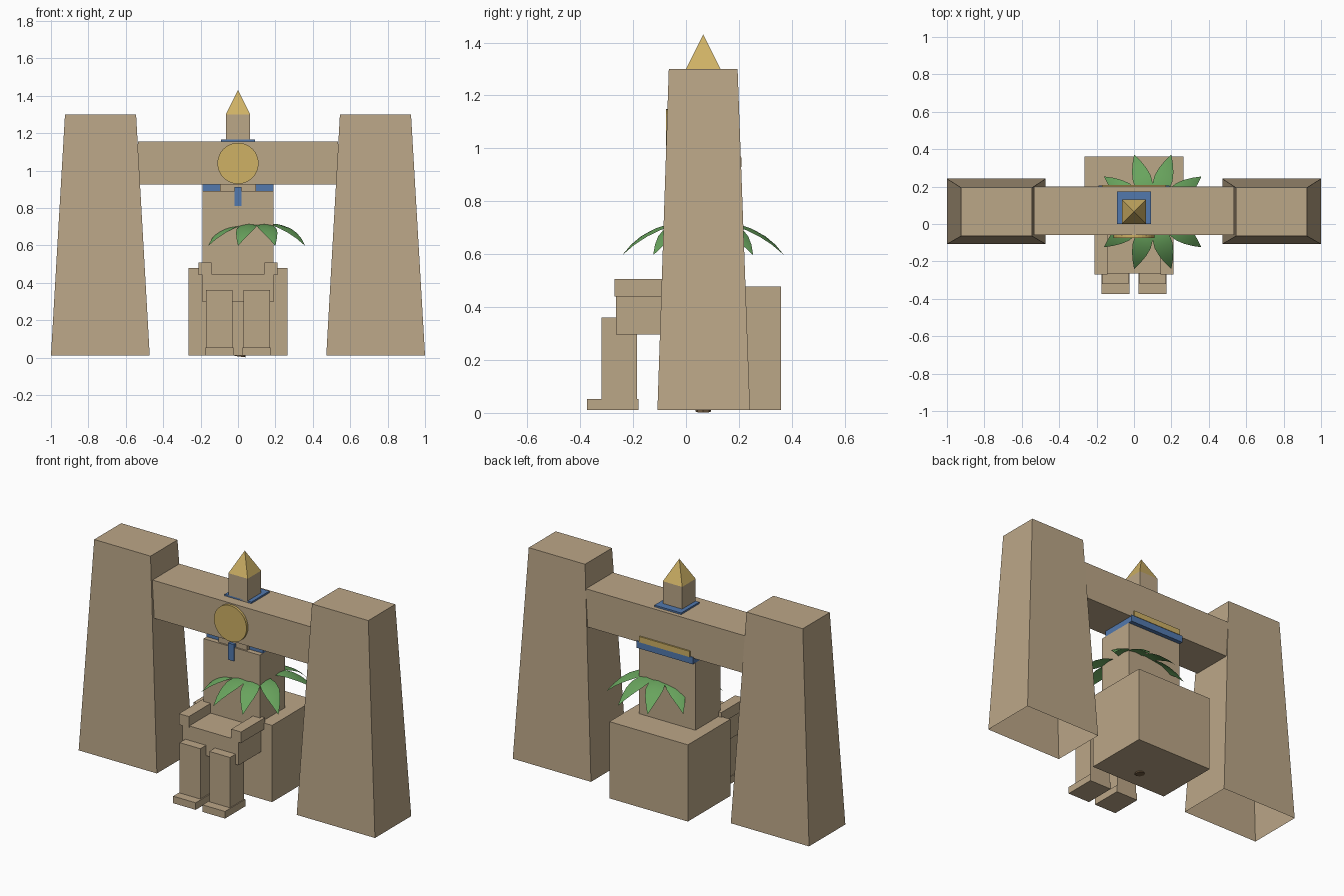
import bpy, bmesh, math
from mathutils import Vector

if "Cube" in bpy.data.objects:
    bpy.data.objects.remove(bpy.data.objects["Cube"])


def material(name, rgb):
    m = bpy.data.materials.new(name)
    m.diffuse_color = (*rgb, 1)
    m.use_nodes = True
    m.node_tree.nodes["Principled BSDF"].inputs["Base Color"].default_value = m.diffuse_color
    return m


STONE = material("sandstone", (0.50, 0.385, 0.245))
GOLD = material("gold", (0.62, 0.44, 0.13))
BLUE = material("lapis_blue", (0.085, 0.19, 0.42))
GREEN = material("palm_green", (0.14, 0.37, 0.11))
BROWN = material("trunk_brown", (0.16, 0.10, 0.05))


def make(name, bm, mat):
    bmesh.ops.recalc_face_normals(bm, faces=bm.faces)
    me = bpy.data.meshes.new(name)
    bm.to_mesh(me)
    bm.free()
    me.materials.append(mat)
    ob = bpy.data.objects.new(name, me)
    bpy.context.collection.objects.link(ob)
    return ob


def frustum(name, low, high, z0, z1, mat, floor=True):
    """Box between two rectangles (x0, x1, y0, y1)."""
    bm = bmesh.new()
    rings = []
    for (x0, x1, y0, y1), z in ((low, z0), (high, z1)):
        rings.append([bm.verts.new((x, y, z)) for x, y in
                      ((x0, y0), (x1, y0), (x1, y1), (x0, y1))])
    a, b = rings
    for i in range(4):
        j = (i + 1) % 4
        bm.faces.new((a[i], a[j], b[j], b[i]))
    bm.faces.new(b)
    if floor:
        bm.faces.new(a[::-1])
    return make(name, bm, mat)


def box(name, x0, x1, y0, y1, z0, z1, mat):
    r = (x0, x1, y0, y1)
    return frustum(name, r, r, z0, z1, mat)


# Gateway: two tapered towers, open underneath, and the lintel
for side, s in (("left", -1), ("right", 1)):
    low = (*sorted((s * 0.472, s * 1.0)), -0.108, 0.242)
    high = (*sorted((s * 0.545, s * 0.925)), -0.065, 0.195)
    frustum(side + "_pylon", low, high, 0.01, 1.30, STONE, floor=False)
box("lintel", -0.535, 0.535, -0.06, 0.20, 0.925, 1.155, STONE)

# Sun disc on the front of the lintel
bm = bmesh.new()
bmesh.ops.create_cone(bm, cap_ends=True, segments=32, radius1=0.11,
                      radius2=0.11, depth=0.02)
disc = make("sun_disc", bm, GOLD)
disc.rotation_euler.x = math.pi / 2
disc.location = (0, -0.065, 1.038)

# Small obelisk with gold tip
box("obelisk_plate", -0.09, 0.09, 0.0, 0.175, 1.15, 1.165, BLUE)
box("obelisk_shaft", -0.065, 0.065, 0.0, 0.13, 1.15, 1.30, STONE)
bm = bmesh.new()
base = [bm.verts.new((0.065 * i, 0.065 + 0.065 * j, 1.30))
        for i, j in ((-1, -1), (1, -1), (1, 1), (-1, 1))]
tip = bm.verts.new((0, 0.065, 1.43))
bm.faces.new(base)
for i in range(4):
    bm.faces.new((base[i], base[(i + 1) % 4], tip))
make("obelisk_tip", bm, GOLD)

# Seated statue
box("throne", -0.265, 0.265, -0.05, 0.36, 0.01, 0.478, STONE)
box("torso", -0.19, 0.19, -0.06, 0.18, 0.30, 0.89, STONE)
box("lap", -0.19, 0.19, -0.265, -0.05, 0.297, 0.448, STONE)
for side, s in (("left", -1), ("right", 1)):
    def limb(name, xa, xb, *rest):
        box(side + name, *sorted((s * xa, s * xb)), *rest, STONE)
    limb("_forearm", 0.143, 0.21, -0.27, -0.04, 0.44, 0.507)
    limb("_shin", 0.03, 0.17, -0.32, -0.185, 0.03, 0.36)
    limb("_foot", 0.023, 0.175, -0.375, -0.18, 0.01, 0.053)

# Head, headdress, band and beard
box("head", -0.097, 0.097, -0.05, 0.10, 0.885, 0.95, STONE)
box("headdress", -0.19, 0.19, -0.03, 0.206, 0.89, 0.932, BLUE)
box("head_band", -0.17, 0.17, 0.0, 0.209, 0.93, 0.965, GOLD)
box("beard", -0.02, 0.02, -0.068, -0.03, 0.81, 0.912, BLUE)

# Palm trunk leaning up through the statue
foot, crown = Vector((0.01, 0.065, 0.005)), Vector((0.10, 0.065, 0.70))
axis = crown - foot
bm = bmesh.new()
bmesh.ops.create_cone(bm, cap_ends=True, segments=8, radius1=0.03,
                      radius2=0.02, depth=axis.length)
trunk = make("palm_trunk", bm, BROWN)
trunk.location = (foot + crown) / 2
trunk.rotation_euler = axis.to_track_quat('Z', 'Y').to_euler()

# Drooping fronds: (radius, height, half width)
FROND = ((0.0, 0.70, 0.01), (0.07, 0.716, 0.03), (0.14, 0.713, 0.047),
         (0.19, 0.697, 0.05), (0.235, 0.673, 0.04), (0.28, 0.639, 0.022),
         (0.32, 0.598, 0.001))
bm = bmesh.new()
for angle in (36, 72, 108, 144, 216, 252, 288, 324):
    a = math.radians(angle)
    out, across = Vector((math.cos(a), math.sin(a), 0)), Vector((-math.sin(a), math.cos(a), 0))
    rows = []
    for r, z, w in FROND:
        mid = Vector((0.10, 0.065, z)) + out * r
        rows.append([bm.verts.new(mid + across * w * k - Vector((0, 0, 0.15 * w * abs(k))))
                     for k in (-1, 0, 1)])
    for p, q in zip(rows, rows[1:]):
        for i in (0, 1):
            f = bm.faces.new((p[i], q[i], q[i + 1], p[i + 1]))
            f.smooth = True
make("palm_fronds", bm, GREEN)
